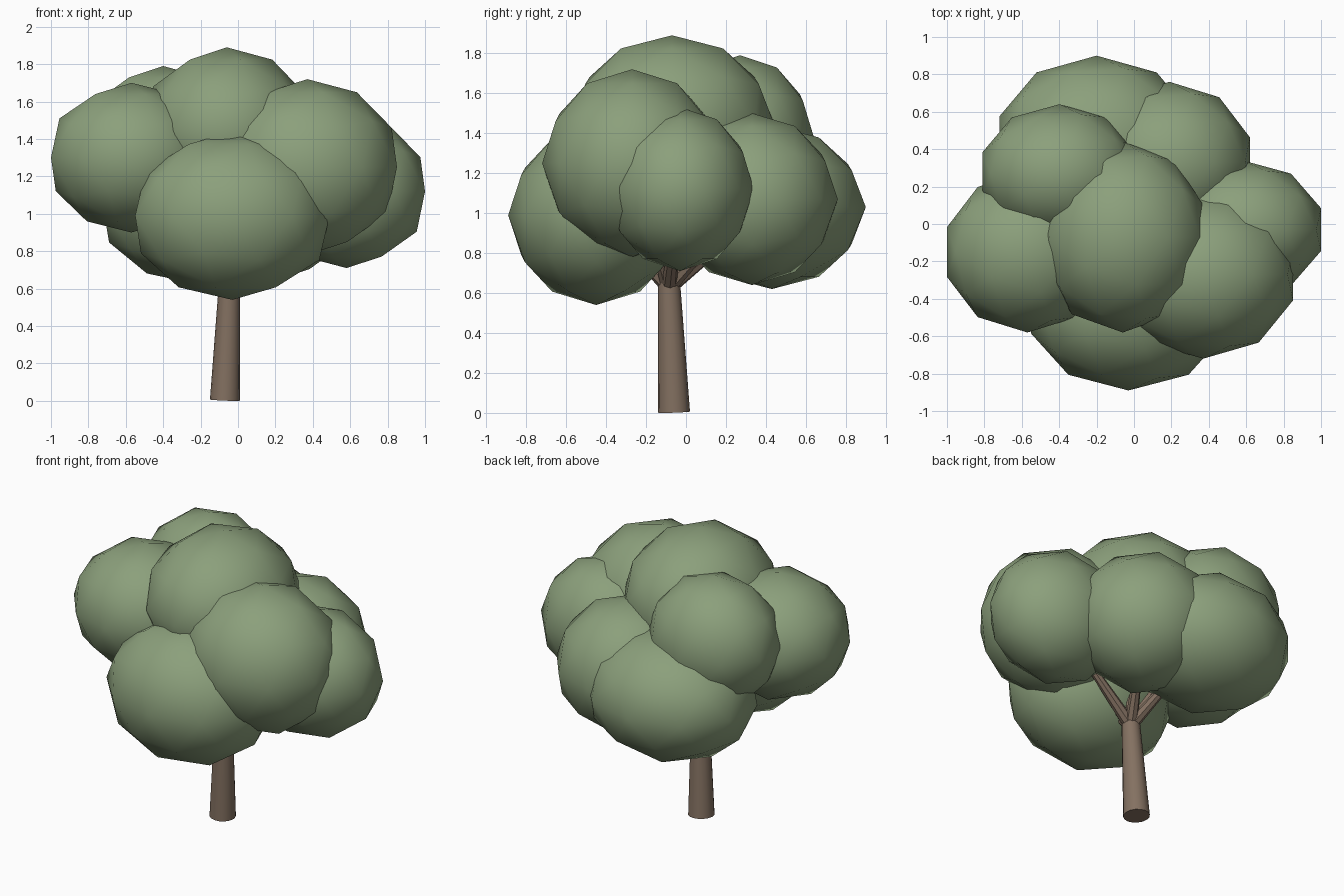
import bpy
from mathutils import Vector

cube = bpy.data.objects.get("Cube")
if cube:
    bpy.data.objects.remove(cube, do_unlink=True)


def make_material(name, rgb):
    mat = bpy.data.materials.new(name)
    mat.use_nodes = True
    mat.diffuse_color = (*rgb, 1)
    mat.node_tree.nodes["Principled BSDF"].inputs["Base Color"].default_value = (*rgb, 1)
    return mat


leaf_green = make_material("leaf green", (0.26, 0.35, 0.20))
bark_brown = make_material("bark brown", (0.23, 0.165, 0.12))


def finish(obj, name, mat):
    obj.name = name
    obj.data.materials.append(mat)
    for poly in obj.data.polygons:
        poly.use_smooth = True


def leaf_clump(name, centre, radii):
    """Low-poly ball stretched so that its extents match the radii."""
    bpy.ops.mesh.primitive_ico_sphere_add(subdivisions=2, radius=1)
    obj = bpy.context.object
    verts = obj.data.vertices
    reach = [max(v.co[i] for v in verts) for i in range(3)]
    for v in verts:
        v.co = [v.co[i] * radii[i] / reach[i] for i in range(3)]
    obj.location = centre
    finish(obj, name, leaf_green)


def limb(name, start, end, r_start, r_end, sides):
    """Tapered round limb between two points."""
    start, end = Vector(start), Vector(end)
    axis = end - start
    bpy.ops.mesh.primitive_cone_add(vertices=sides, radius1=r_start, radius2=r_end,
                                    depth=axis.length, location=(start + end) / 2)
    obj = bpy.context.object
    obj.rotation_euler = axis.to_track_quat('Z', 'Y').to_euler()
    finish(obj, name, bark_brown)
    bpy.ops.object.shade_smooth_by_angle()


# Crown: overlapping leaf clumps
clumps = {
    "top": ((-0.06, -0.07, 1.45), (0.44, 0.51, 0.44)),
    "front": ((-0.03, -0.45, 0.99), (0.52, 0.44, 0.45)),
    "front_left": ((0.37, -0.27, 1.25), (0.48, 0.45, 0.47)),
    "left": ((0.58, -0.03, 1.12), (0.42, 0.37, 0.41)),
    "right": ((-0.57, -0.15, 1.30), (0.43, 0.43, 0.40)),
    "back_right_upper": ((-0.40, 0.27, 1.38), (0.41, 0.37, 0.41)),
    "back": ((-0.20, 0.43, 1.03), (0.52, 0.47, 0.41)),
    "back_left": ((0.19, 0.33, 1.07), (0.43, 0.43, 0.43)),
}
for name, (centre, radii) in clumps.items():
    leaf_clump("leaf_clump_" + name, centre, radii)

# Trunk
fork = Vector((-0.045, -0.085, 0.66))
limb("trunk", (-0.07, -0.06, 0.004), fork, 0.08, 0.055, 16)

# Branches fan out from the fork into the clumps
for name, (centre, radii) in clumps.items():
    target = fork.lerp(Vector(centre), 0.7)
    limb("branch_" + name, fork - Vector((0, 0, 0.03)), target, 0.04, 0.02, 8)
